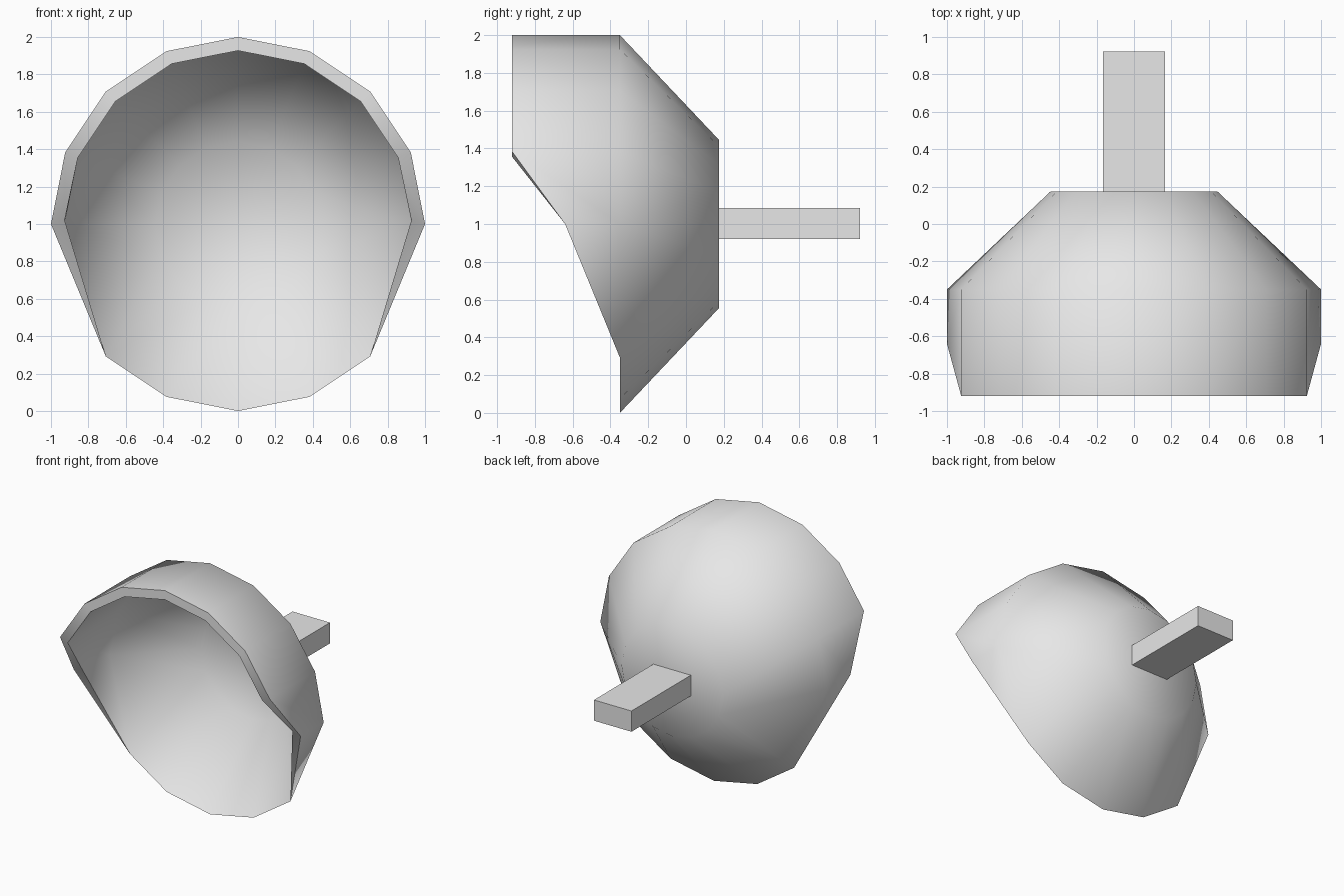
import bpy, bmesh, math
from math import sin, cos, pi

default = bpy.data.objects.get("Cube")
if default:
    bpy.data.objects.remove(default, do_unlink=True)

SIDES = 16
UPPER = range(0, 9)        # spokes carrying the hood
LOWER = range(10, 15)      # spokes of the open lower lip
grey = bpy.data.materials.new("light_grey")
grey.use_nodes = True
color = (0.8, 0.8, 0.8, 1)
grey.diffuse_color = color
grey.node_tree.nodes["Principled BSDF"].inputs["Base Color"].default_value = color


def finish(bm, name):
    bmesh.ops.recalc_face_normals(bm, faces=bm.faces)
    mesh = bpy.data.meshes.new(name)
    bm.to_mesh(mesh)
    bm.free()
    mesh.materials.append(grey)
    obj = bpy.data.objects.new(name, mesh)
    bpy.context.collection.objects.link(obj)
    return obj


bm = bmesh.new()


def ring(spokes, radius, y):
    return {k: bm.verts.new((radius * cos(2 * pi * k / SIDES), y,
                             1 + radius * sin(2 * pi * k / SIDES))) for k in spokes}


def cone(rim, back):
    """Skin from a rim with missing spokes to a full back ring, with end disc."""
    for k in range(SIDES):
        n = (k + 1) % SIDES
        corners = [rim.get(k), rim.get(n), back[n], back[k]]
        bm.faces.new([v for v in corners if v])
        if n not in rim:
            bm.faces.new((rim[k], rim[(n + 1) % SIDES], back[n]))
    bm.faces.new([back[k] for k in range(SIDES)])


def band(a, b):
    for k in list(UPPER)[:-1]:
        bm.faces.new((a[k], a[k + 1], b[k + 1], b[k]))


# Outer bowl and inner liner
outer = ring([*UPPER, *LOWER], 1, -0.35)
cone(outer, ring(range(SIDES), 0.445, 0.175))
liner = ring(UPPER, 0.927, -0.288)
cone({**liner, **{k: outer[k] for k in LOWER}}, ring(range(SIDES), 0.44, 0.17))

# Thick hood over the upper half, its ends swept back
front_out = ring(UPPER, 1, -0.92)
front_in = ring(UPPER, 0.927, -0.92)
for k in (0, 8):
    front_out[k].co.y = -0.64
    front_in[k].co.y = -0.64
    front_in[k].co.z = 1.02
band(outer, front_out)
band(front_out, front_in)
band(front_in, liner)

# Cheeks joining the hood ends to the lower lip
for k, low in ((0, 14), (8, 10)):
    lip = outer[low]
    bm.faces.new((outer[k], front_out[k], lip))
    bm.faces.new((front_out[k], front_in[k], lip))
    bm.faces.new((front_in[k], liner[k], lip))

bowl = finish(bm, "hooded_bowl")
bpy.ops.object.select_all(action='DESELECT')
bowl.select_set(True)
bpy.context.view_layer.objects.active = bowl
bpy.ops.object.shade_smooth_by_angle(angle=math.radians(60))

# Flat bar handle at the back
bm = bmesh.new()
bmesh.ops.create_cube(bm, size=1)
bmesh.ops.scale(bm, vec=(0.33, 0.75, 0.165), verts=bm.verts)
bmesh.ops.translate(bm, vec=(0, 0.547, 1.003), verts=bm.verts)
finish(bm, "rear_handle")
